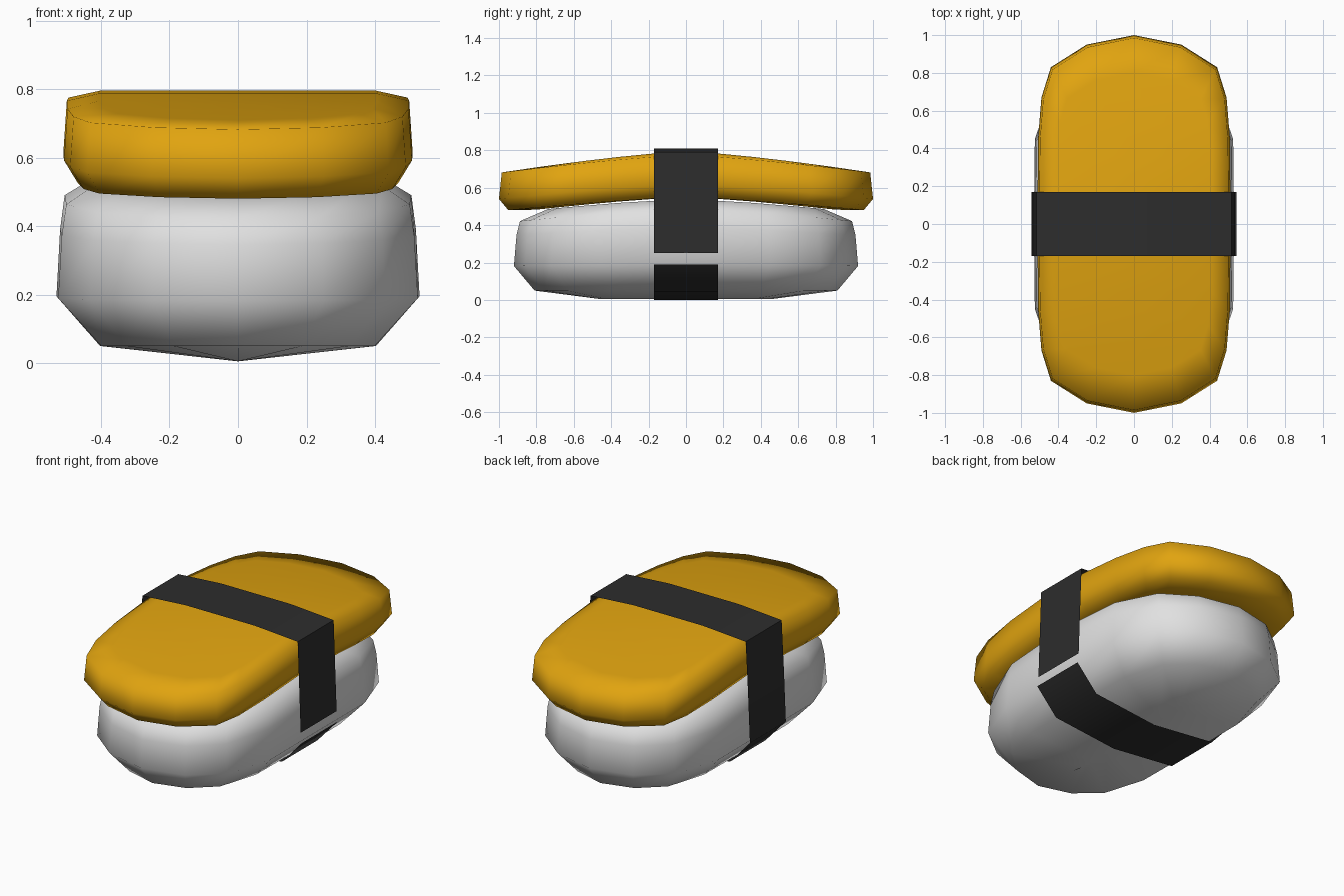
import bpy
import bmesh
from math import radians

cube = bpy.data.objects.get("Cube")
if cube:
    bpy.data.objects.remove(cube)


def material(name, rgb):
    m = bpy.data.materials.new(name)
    m.use_nodes = True
    m.diffuse_color = (*rgb, 1)
    bsdf = m.node_tree.nodes["Principled BSDF"]
    bsdf.inputs["Base Color"].default_value = (*rgb, 1)
    bsdf.inputs["Roughness"].default_value = 0.8
    return m


def finish(bm, name, mat, angle, fix_normals=True):
    if fix_normals:
        bmesh.ops.recalc_face_normals(bm, faces=bm.faces)
    mesh = bpy.data.meshes.new(name)
    bm.to_mesh(mesh)
    bm.free()
    obj = bpy.data.objects.new(name, mesh)
    bpy.context.collection.objects.link(obj)
    mesh.materials.append(mat)
    bpy.ops.object.select_all(action='DESELECT')
    obj.select_set(True)
    bpy.context.view_layer.objects.active = obj
    bpy.ops.object.shade_smooth_by_angle(angle=radians(angle))
    return obj


def outline(quarter):
    """Mirror a quarter outline, running from the side to the tip, into a loop."""
    right = [(x, -y) for x, y in reversed(quarter)] + quarter[1:]
    return right + [(-x, y) for x, y in reversed(right[1:-1])]


def cap(bm, ring):
    """Close a mirrored ring with strips running from side to side."""
    n = len(ring)
    for i in range(n // 2):
        face = [ring[i], ring[i + 1], ring[-i - 1], ring[-i]]
        bm.faces.new(list(dict.fromkeys(face)))


def pillow(name, quarter, levels, mat, angle):
    """Stack scaled outlines; each level is (x scale, y scale, height, droop)."""
    bm = bmesh.new()
    shape = outline(quarter)
    rings = []
    for sx, sy, z, droop in levels:
        rings.append([bm.verts.new((x * sx, y * sy, z - droop * abs(y * sy) ** 1.3))
                      for x, y in shape])
    for a, b in zip(rings, rings[1:]):
        for i in range(len(shape)):
            j = (i + 1) % len(shape)
            bm.faces.new((a[i], a[j], b[j], b[i]))
    cap(bm, rings[-1])
    if levels[0][0] > 0:
        cap(bm, rings[0])
    bmesh.ops.remove_doubles(bm, verts=bm.verts, dist=0.0005)
    return finish(bm, name, mat, angle)


def strip(name, path, half_width, mat):
    """Thin open sheet following a path across the model."""
    bm = bmesh.new()
    rows = [[bm.verts.new((x, y, z)) for y in (-half_width, half_width)] for x, z in path]
    for a, b in zip(rows, rows[1:]):
        bm.faces.new((a[0], a[1], b[1], b[0]))
    return finish(bm, name, mat, 45, False)


rice_white = material("rice white", (0.75, 0.75, 0.75))
egg_yellow = material("egg yellow", (0.75, 0.37, 0.005))
seaweed_black = material("seaweed black", (0.026, 0.026, 0.026))

# Rice block with a keeled underside
pillow("rice", [(0.53, 0), (0.525, 0.45), (0.43, 0.72), (0.25, 0.86), (0, 0.92)],
       [(0, 0.5, 0.005, 0), (0.76, 0.88, 0.05, 0), (1, 1, 0.195, 0.015),
        (0.98, 0.985, 0.39, 0.05), (0.955, 0.965, 0.49, 0.08),
        (0.8, 0.8, 0.54, 0.08)], rice_white, 180)

# Drooping egg slab
pillow("egg_topping",
       [(0.505, 0), (0.51, 0.17), (0.508, 0.45), (0.49, 0.67), (0.44, 0.83),
        (0.25, 0.95), (0, 1.0)],
       [(0.75, 0.8, 0.55, 0.09), (0.92, 0.95, 0.55, 0.075), (1, 1, 0.62, 0.08),
        (0.98, 0.985, 0.775, 0.095), (0.8, 0.8, 0.795, 0.115)], egg_yellow, 180)

# Seaweed wrap, open on one side
strip("seaweed_wrap",
      [(0.535, 0.25), (0.515, 0.79), (0.23, 0.81), (-0.23, 0.81), (-0.515, 0.79),
       (-0.53, 0.5), (-0.543, 0.19), (-0.41, 0.043), (0, 0), (0.41, 0.043),
       (0.543, 0.19)], 0.17, seaweed_black)
